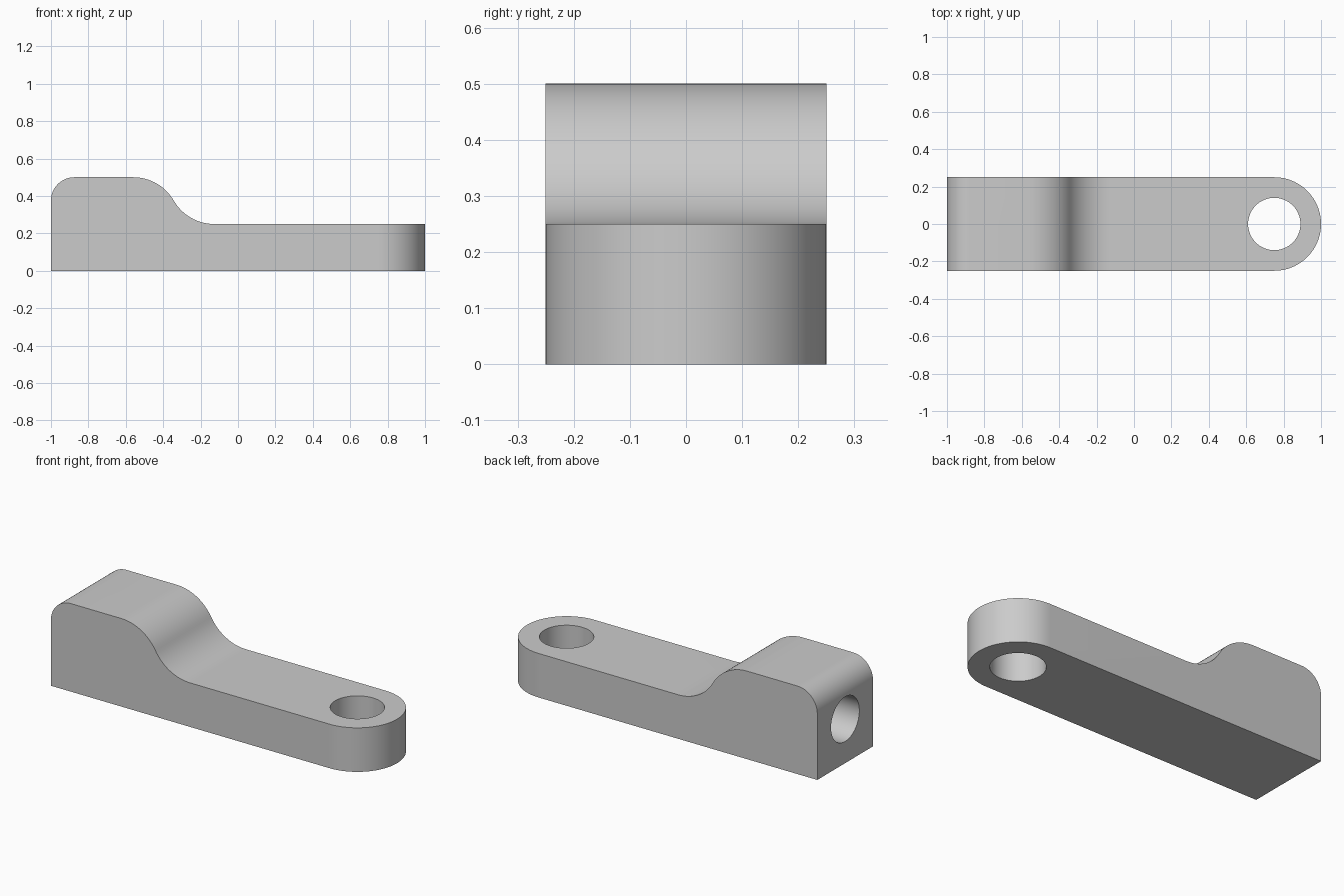
import bpy, math
from mathutils import Vector

if "Cube" in bpy.data.objects:
    bpy.data.objects.remove(bpy.data.objects["Cube"], do_unlink=True)

grey = bpy.data.materials.new("plain grey")
grey.use_nodes = True
colour = (0.6, 0.6, 0.6, 1)
grey.diffuse_color = colour
grey.node_tree.nodes["Principled BSDF"].inputs["Base Color"].default_value = colour


def arc(cx, cy, r, start, end, steps):
    angles = [math.radians(start + (end - start) * i / steps) for i in range(steps + 1)]
    return [(cx + r * math.cos(a), cy + r * math.sin(a)) for a in angles]


def prism(name, outline, place, depth):
    """Extrude a closed outline; place maps 2D points to 3D, depth is a vector."""
    base = [Vector(place(u, v)) for u, v in outline]
    n = len(base)
    verts = base + [p + Vector(depth) for p in base]
    faces = [tuple(range(n)), tuple(range(n, 2 * n))]
    faces += [(i, (i + 1) % n, n + (i + 1) % n, n + i) for i in range(n)]
    mesh = bpy.data.meshes.new(name)
    mesh.from_pydata(verts, [], faces)
    mesh.materials.append(grey)
    obj = bpy.data.objects.new(name, mesh)
    bpy.context.collection.objects.link(obj)
    # Consistent outward normals
    bpy.ops.object.select_all(action="DESELECT")
    bpy.context.view_layer.objects.active = obj
    obj.select_set(True)
    bpy.ops.object.mode_set(mode="EDIT")
    bpy.ops.mesh.select_all(action="SELECT")
    bpy.ops.mesh.normals_make_consistent(inside=False)
    bpy.ops.object.mode_set(mode="OBJECT")
    return obj


def combine(target, tool, operation):
    bpy.context.view_layer.objects.active = target
    mod = target.modifiers.new(tool.name, "BOOLEAN")
    mod.object, mod.operation, mod.solver = tool, operation, "EXACT"
    bpy.ops.object.modifier_apply(modifier=mod.name)
    bpy.data.objects.remove(tool, do_unlink=True)


# Side profile: tall block, S-shaped step of two 60 degree arcs, low arm
R = 0.25
crest = -0.56
valley = crest + 2 * R * math.sin(math.radians(60))
profile = [(-1, 0), (1, 0), (1, 0.25)]
profile += arc(valley, 0.5, R, 270, 210, 16)
profile += arc(crest, 0.25, R, 30, 90, 16)[1:]
profile += arc(-0.875, 0.375, 0.125, 90, 180, 16)
body = prism("lever_body", profile, lambda u, v: (u, -0.25, v), (0, 0.5, 0))

# Round the arm's far end
plan = [(-1.1, 0.25), (-1.1, -0.25)] + arc(0.75, 0, 0.25, -90, 90, 48)
combine(body, prism("end_rounding", plan, lambda u, v: (u, v, -0.1), (0, 0, 0.8)), "INTERSECT")

# Upright hole through the arm
ring = arc(0.75, 0, 0.14, 0, 360, 64)[:-1]
combine(body, prism("arm_hole", ring, lambda u, v: (u, v, -0.1), (0, 0, 0.8)), "DIFFERENCE")

# Blind hole in the end of the block
ring = arc(0, 0.25, 0.127, 0, 360, 64)[:-1]
combine(body, prism("block_hole", ring, lambda u, v: (-1.1, u, v), (0.6, 0, 0)), "DIFFERENCE")

bpy.ops.object.select_all(action="DESELECT")
body.select_set(True)
bpy.context.view_layer.objects.active = body
bpy.ops.object.shade_smooth_by_angle(angle=math.radians(30))
